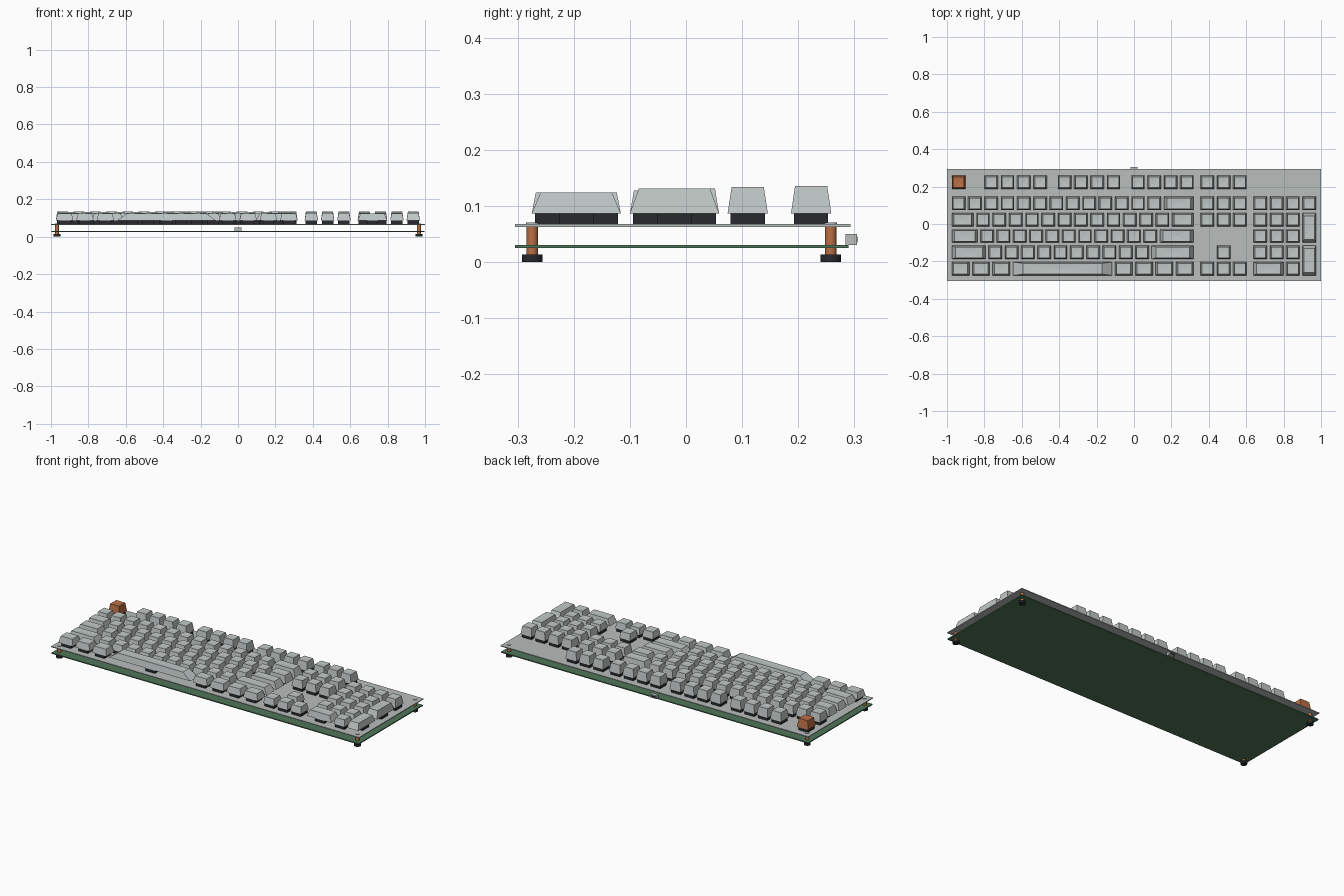
import bpy
import bmesh
from mathutils import Matrix

cube = bpy.data.objects.get("Cube")
if cube:
    bpy.data.objects.remove(cube, do_unlink=True)


def material(name, r, g, b):
    m = bpy.data.materials.new(name)
    m.use_nodes = True
    m.diffuse_color = (r, g, b, 1)
    m.node_tree.nodes["Principled BSDF"].inputs["Base Color"].default_value = (r, g, b, 1)
    return m


KEY = material("pale grey plastic", 0.53, 0.58, 0.57)
METAL = material("grey metal", 0.48, 0.52, 0.51)
COPPER = material("copper", 0.50, 0.16, 0.06)
DARK = material("near black", 0.02, 0.023, 0.027)
GREEN = material("board green", 0.08, 0.18, 0.10)


def make_mesh(name, mat, build):
    bm = bmesh.new()
    build(bm)
    me = bpy.data.meshes.new(name)
    bm.to_mesh(me)
    bm.free()
    me.materials.append(mat)
    return me


def place(name, me, loc, scale=(1, 1, 1)):
    ob = bpy.data.objects.new(name, me)
    ob.location, ob.scale = loc, scale
    bpy.context.collection.objects.link(ob)
    return ob


def unit_box(bm):
    # unit footprint with its base at zero
    bmesh.ops.create_cube(bm, size=1, matrix=Matrix.Translation((0, 0, 0.5)))


def box(name, mat, x0, x1, y0, y1, z0, z1):
    me = make_mesh(name, mat, unit_box)
    return place(name, me, ((x0 + x1) / 2, (y0 + y1) / 2, z0), (x1 - x0, y1 - y0, z1 - z0))


def cylinder(name, mat, x, y, z0, z1, radius):
    def build(bm):
        bmesh.ops.create_cone(bm, cap_ends=True, segments=24, radius1=radius, radius2=radius,
                              depth=z1 - z0, matrix=Matrix.Translation((0, 0, (z1 - z0) / 2)))
        for f in bm.faces:
            f.smooth = len(f.verts) == 4
        for e in bm.edges:
            e.smooth = e.calc_face_angle(0) < 0.6
    place(name, make_mesh(name, mat, build), (x, y, z0))


def tapered_cap(bm):
    # tapered block with a shallow dished top
    unit_box(bm)
    for v in bm.verts:
        if v.co.z > 0.5:
            v.co.x *= 0.8
            v.co.y *= 0.8
    top = [f for f in bm.faces if f.calc_center_median().z > 0.9]
    dish = bmesh.ops.poke(bm, faces=top)
    for v in dish["verts"]:
        v.co.z -= 0.04


cap_mesh = make_mesh("keycap", KEY, tapered_cap)
accent_mesh = make_mesh("accent_keycap", COPPER, tapered_cap)
switch_mesh = make_mesh("switch", DARK, unit_box)

# Boards
box("top_plate", METAL, -1, 1, -0.305, 0.293, 0.063, 0.068)
box("circuit_board", GREEN, -0.998, 0.998, -0.305, 0.29, 0.025, 0.031)

# Corner posts, feet and screw heads
for sx, side in ((-1, "right"), (1, "left")):
    for y, end in ((-0.274, "front"), (0.258, "back")):
        x = sx * 0.968
        tag = f"{end}_{side}"
        cylinder("post_" + tag, COPPER, x, y, 0.013, 0.064, 0.010)
        cylinder("foot_" + tag, DARK, x, y, 0, 0.014, 0.018)
        cylinder("screw_" + tag, METAL, x, y, 0.067, 0.071, 0.011)

# Cable socket
box("socket_shell", METAL, -0.02, 0.02, 0.284, 0.305, 0.031, 0.05)
box("socket_opening", DARK, -0.015, 0.015, 0.304, 0.3055, 0.035, 0.046)

# Keys
UNIT, LEFT, BASE, GAP = 0.0872, -0.9815, 0.087, 0.0155
ROW_Y = [0.223, 0.110, 0.023, -0.064, -0.152, -0.239]
ROW_TOP = [0.136, 0.134, 0.131, 0.128, 0.124, 0.124]


def key(row, col, width=1, tall=1, accent=False):
    x = LEFT + (col + width / 2) * UNIT
    y = ROW_Y[row] - (tall - 1) * UNIT / 2
    name = f"key_{row}_{col:g}"
    place(name, accent_mesh if accent else cap_mesh, (x, y, BASE),
          (width * UNIT - GAP, tall * UNIT - GAP, ROW_TOP[row] - BASE))
    place("switch_" + name, switch_mesh, (x, y, 0.067), (0.061, 0.061, BASE - 0.066))


def run(row, col, widths):
    for w in widths:
        key(row, col, w)
        col += w


# Function row
key(0, 0, accent=True)
for start in (2, 6.5, 11):
    run(0, start, [1] * 4)

# Main block
run(1, 0, [1] * 13 + [2])
run(2, 0, [1.5] + [1] * 12 + [1.5])
run(3, 0, [1.75] + [1] * 11 + [2.25])
run(4, 0, [2.25] + [1] * 10 + [2.75])
run(5, 0, [1.25] * 3 + [6.25] + [1.25] * 4)

# Navigation block
for row in (0, 1, 2, 5):
    run(row, 15.25, [1] * 3)
key(4, 16.25)

# Number pad
run(1, 18.5, [1] * 4)
for row in (2, 3, 4):
    run(row, 18.5, [1] * 3)
run(5, 18.5, [2, 1])
key(2, 21.5, tall=2)
key(4, 21.5, tall=2)
